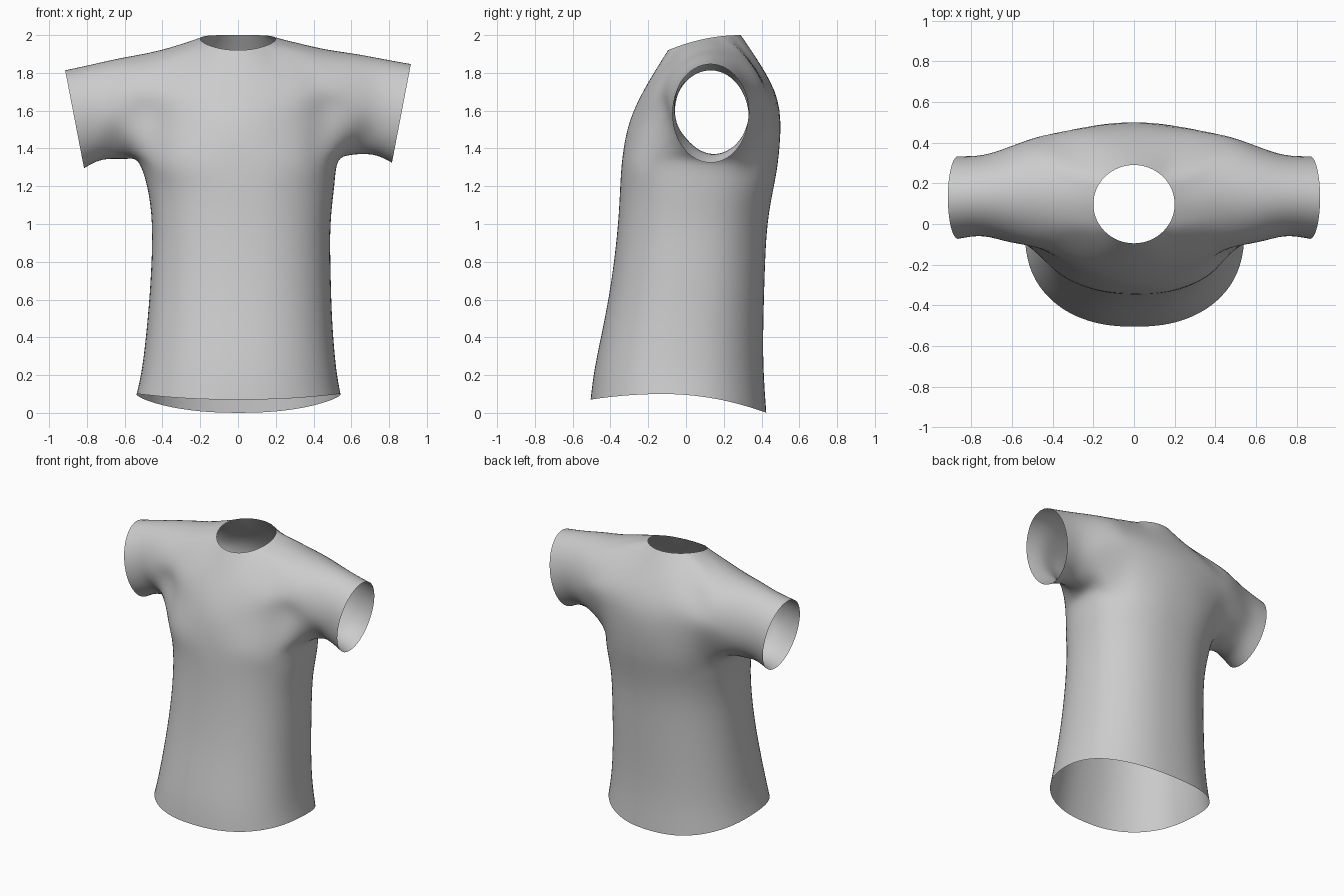
import bpy
import bmesh
from math import sin, cos, radians, pi, copysign
from mathutils import Vector

cube = bpy.data.objects.get("Cube")
if cube:
    bpy.data.objects.remove(cube)

# Fabric colour
fabric = bpy.data.materials.new("grey fabric")
fabric.use_nodes = True
fabric.diffuse_color = (0.6, 0.6, 0.6, 1)
bsdf = fabric.node_tree.nodes["Principled BSDF"]
bsdf.inputs["Base Color"].default_value = (0.6, 0.6, 0.6, 1)
bsdf.inputs["Roughness"].default_value = 0.8

# Torso rings, armpit to hem: height, half width, front y, back y, x shift
TORSO = [
    (1.36, 0.53, -0.335, 0.49, 0.0),
    (1.20, 0.495, -0.348, 0.465, 0.014),
    (1.00, 0.473, -0.36, 0.432, 0.017),
    (0.75, 0.475, -0.388, 0.417, 0.015),
    (0.50, 0.488, -0.43, 0.41, 0.01),
    (0.25, 0.512, -0.48, 0.41, 0.006),
    (0.05, 0.54, -0.505, 0.425, 0.003),
]
# Sleeve rings, shoulder to cuff: x, tilt, y, z, radius y, radius z
SLEEVE = {
    4: (0.47, 0.0, 0.15, 1.63, 0.275, 0.285),
    5: (0.61, 0.01, 0.145, 1.622, 0.235, 0.267),
    6: (0.74, 0.025, 0.14, 1.607, 0.2, 0.253),
    7: (0.865, 0.05, 0.13, 1.57, 0.203, 0.26),
}
# Centre line of chest and back rows (y, z)
CENTRE = {1: (-0.295, 1.55), 2: (-0.205, 1.74), 8: (0.42, 1.8), 9: (0.495, 1.6)}
STATION_ANGLE = [0, 10, 22, 37, 54]
LAST = 10


def soft(v):
    return copysign(abs(v) ** 0.88, v)


def torso_point(r, degrees):
    z, half, front, back, shift = TORSO[r]
    a = radians(degrees)
    x = half * soft(sin(a)) + shift
    y = (front + back) / 2 - (back - front) / 2 * soft(cos(a))
    if r == 0:
        z -= 0.03 * sin(a) ** 4
    if r == len(TORSO) - 1:
        z = 0.1 - (0.2 if y < -0.12 else 0.335) * (y + 0.12) ** 2
    return Vector((x, y, z))


def sleeve_point(s, step):
    x, tilt, cy, cz, ry, rz = SLEEVE[s]
    a = step * pi / 7
    return Vector((x - tilt * cos(a), cy - ry * sin(a), cz - rz * cos(a)))


def neck_point(degrees):
    a = radians(degrees)
    y = 0.0975 - 0.1925 * cos(a)
    v = (y + 0.095) / 0.385
    return Vector((0.2 * sin(a), y, 1.92 + 0.08 * (1 - (1 - v) ** 2)))


def yoke_point(s, i):
    """Point on the +x half; s runs out along the arm, i from chest over to back."""
    if s <= 4 and i in (0, LAST):
        a = STATION_ANGLE[s]
        return torso_point(0, a if i == 0 else 180 - a)
    if s >= 4:
        return sleeve_point(s, i + 2)
    if i in CENTRE:
        end, t = sleeve_point(4, i + 2), s / 4
        y, z = CENTRE[i]
        return Vector((end.x * t, y + (end.y - y) * t * t, z + (end.z - z) * t * t))
    if s == 3:
        return (yoke_point(2, i) + yoke_point(4, i)) / 2
    if s == 2:
        return neck_point(45 + (i - 3) * 22.5)
    return neck_point(s * 22.5 if i == 3 else 180 - s * 22.5)


def under_point(s, j):
    return torso_point(0, 72 + 18 * j) if s == 4 else sleeve_point(s, 1 - j)


bm = bmesh.new()
cache = {}


def vert(kind, a, b):
    key = (kind, a, b)
    if key not in cache:
        if kind == "torso":
            p = torso_point(a, b)
        else:
            p = (yoke_point if kind == "yoke" else under_point)(abs(a), b)
            if a < 0:
                p.x = -p.x
            if abs(a) > 4 or (kind == "yoke" and 0 < b < LAST and abs(a) > 2):
                p.z += 0.018 * p.x
        cache[key] = bm.verts.new(p)
    return cache[key]


def strip(one, two, closed=False):
    n = len(one)
    for k in range(n if closed else n - 1):
        m = (k + 1) % n
        bm.faces.new((one[k], one[m], two[m], two[k]))


# Yoke and sleeve tops, leaving the neck hole open
for s in range(-7, 7):
    for i in range(LAST):
        if -2 <= s < 2 and 3 <= i < 7:
            continue
        strip([vert("yoke", s, i), vert("yoke", s, i + 1)],
              [vert("yoke", s + 1, i), vert("yoke", s + 1, i + 1)])


# Sleeve undersides
def underside(s):
    return ([vert("yoke", s, 0)] + [vert("under", s, j) for j in range(3)]
            + [vert("yoke", s, LAST)])


for side in (-1, 1):
    for s in range(4, 7):
        strip(underside(side * s), underside(side * (s + 1)))

# Torso tube hanging from the chest, back and armpits
across = range(-4, 5)
upper = ([vert("yoke", s, 0) for s in across]
         + [vert("under", 4, j) for j in range(3)]
         + [vert("yoke", -s, LAST) for s in across]
         + [vert("under", -4, 2 - j) for j in range(3)])
front = [int(copysign(STATION_ANGLE[abs(s)], s)) for s in across]
half_turn = front + [72, 90, 108]
angles = half_turn + [a + 180 for a in half_turn]
for r in range(1, len(TORSO)):
    lower = [vert("torso", r, a) for a in angles]
    strip(upper, lower, closed=True)
    upper = lower

bmesh.ops.recalc_face_normals(bm, faces=bm.faces[:])


# Adjust the cage so the subdivided surface passes through its points
def limit_position(v):
    if v.is_boundary:
        ends = [e.other_vert(v).co for e in v.link_edges if e.is_boundary]
        return (4 * v.co + ends[0] + ends[1]) / 6
    n = len(v.link_edges)
    near = [e.other_vert(v) for e in v.link_edges]
    total = n * n * v.co
    for w in near:
        total = total + 4 * w.co
    for f in v.link_faces:
        for w in f.verts:
            if w != v and w not in near:
                total = total + w.co
    return total / (n * (n + 5))


target = {v: v.co.copy() for v in bm.verts}
for _ in range(6):
    moves = {v: target[v] - limit_position(v) for v in bm.verts}
    for v, d in moves.items():
        v.co += d

mesh = bpy.data.meshes.new("shirt")
bm.to_mesh(mesh)
bm.free()
mesh.materials.append(fabric)
mesh.polygons.foreach_set("use_smooth", [True] * len(mesh.polygons))
shirt = bpy.data.objects.new("shirt", mesh)
bpy.context.collection.objects.link(shirt)
sub = shirt.modifiers.new("smooth cloth", "SUBSURF")
sub.levels = 2
sub.render_levels = 2
